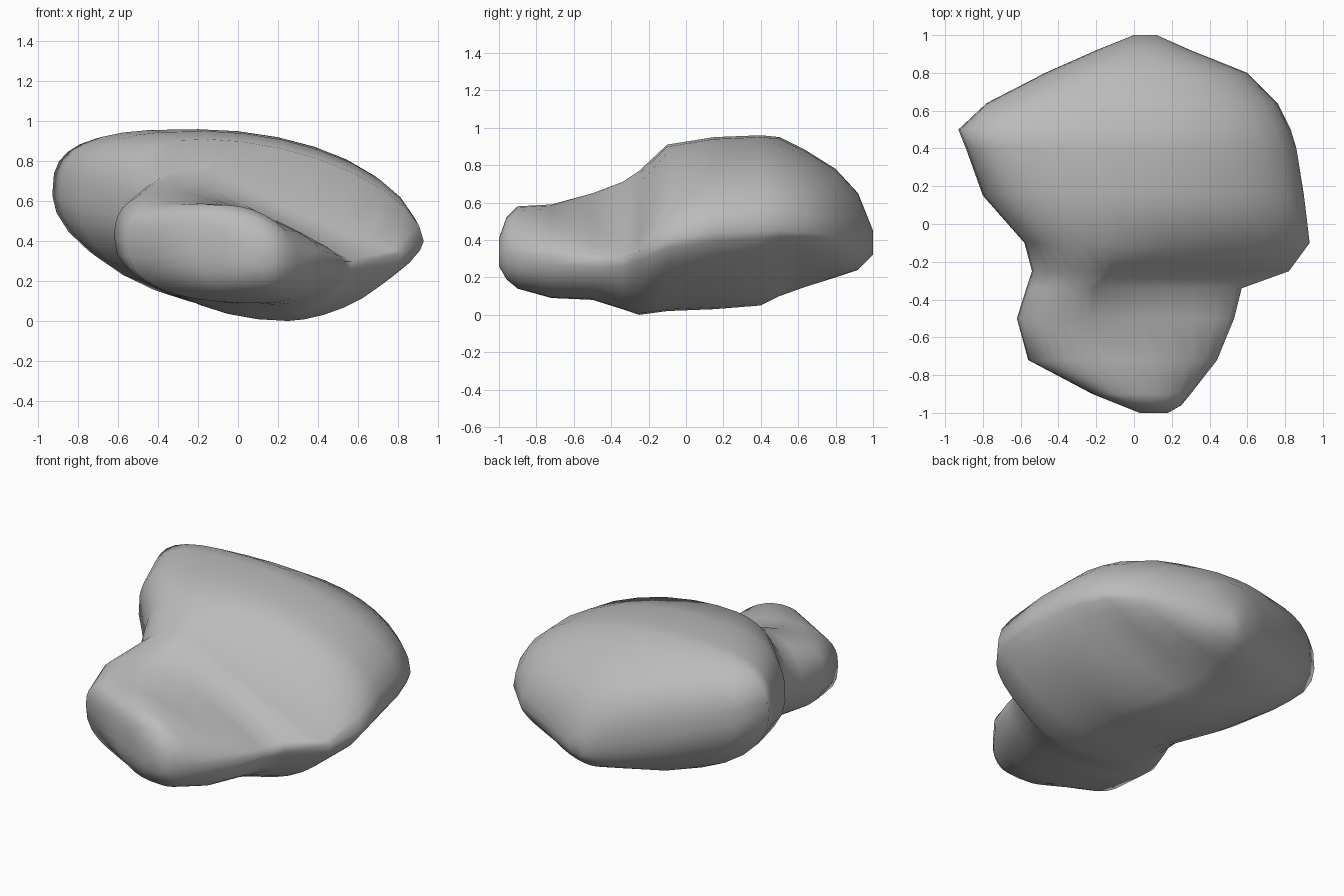
import bpy
import bmesh
from math import cos, sin, tau, radians

# Remove the default object
default = bpy.data.objects.get("Cube")
if default:
    bpy.data.objects.remove(default, do_unlink=True)

# Stone colour
stone = bpy.data.materials.new("grey_stone")
stone.use_nodes = True
grey = (0.5, 0.5, 0.5, 1)
stone.diffuse_color = grey
shader = next(n for n in stone.node_tree.nodes if n.type == 'BSDF_PRINCIPLED')
shader.inputs["Base Color"].default_value = grey
shader.inputs["Roughness"].default_value = 0.9

SEGMENTS = 32

# Stations from the front lobe to the domed back:
# y, then the (x, z) of the low-x, top, high-x and bottom extremes
STATIONS = [
    (-1, (.03, .36), (.1, .41), (.18, .33), (.12, .26)),
    (-.96, (-.07, .4), (.04, .52), (.25, .33), (.12, .19)),
    (-.9, (-.22, .4), (-.05, .58), (.3, .32), (.1, .14)),
    (-.72, (-.56, .4), (-.22, .59), (.44, .32), (.1, .09)),
    (-.5, (-.62, .42), (-.3, .65), (.53, .3), (.2, .08)),
    (-.34, (-.57, .45), (-.25, .71), (.57, .3), (.25, .03)),
    (-.25, (-.54, .47), (-.15, .77), (.82, .34), (.25, 0)),
    (-.1, (-.58, .52), (-.15, .91), (.93, .4), (.2, .02)),
    (.15, (-.8, .58), (-.15, .95), (.9, .44), (.2, .03)),
    (.4, (-.89, .62), (-.2, .96), (.86, .45), (.1, .05)),
    (.5, (-.93, .63), (-.25, .95), (.83, .45), (.05, .1)),
    (.64, (-.78, .6), (-.2, .88), (.76, .44), (-.05, .15)),
    (.8, (-.47, .53), (-.1, .78), (.6, .42), (0, .2)),
    (.92, (-.2, .47), (0, .65), (.3, .4), (.02, .24)),
    (1, (0, .4), (.05, .45), (.12, .38), (.06, .32)),
]

# How each quarter bends along y: below one is boxy, one is an ellipse,
# two is a straight slope and more is hollow
# y, then upper high-x, upper low-x, lower low-x and lower high-x quarters
BENDS = [
    (-1, 1, .8, .8, .9),
    (-.72, 1.3, .7, .8, .9),
    (-.4, 1.7, .8, .9, 1.1),
    (-.25, 2.2, .9, 1, 1.2),
    (-.1, 1.15, .7, 1.05, 1.3),
    (.3, 1.05, .6, 1.1, 1.35),
    (.64, .95, .7, 1.1, 1.5),
    (1, 1, 1, 1, 1),
]


def bends_at(y):
    """Blend the four quarter bends between the two nearest keys."""
    for low, high in zip(BENDS, BENDS[1:]):
        if y <= high[0]:
            t = (y - low[0]) / (high[0] - low[0])
            return [a + (b - a) * t for a, b in zip(low[1:], high[1:])]


def section(station):
    """Closed ring made of four quarter arcs joining the extremes."""
    y, low_side, top, high_side, bottom = station
    quarters = ((high_side, top), (low_side, top),
                (low_side, bottom), (high_side, bottom))
    bends = bends_at(y)
    ring = []
    for i in range(SEGMENTS):
        quarter = i * 4 // SEGMENTS
        side, crown = quarters[quarter]
        angle = tau * i / SEGMENTS
        # Each quarter swings from its side extreme to its crown extreme
        across = abs(cos(angle)) ** bends[quarter]
        along = abs(sin(angle)) ** bends[quarter]
        x = crown[0] + (side[0] - crown[0]) * across
        z = side[1] + (crown[1] - side[1]) * along
        ring.append((x, y, z))
    return ring


def loft(name, stations, material):
    """Skin the sections and close both ends."""
    bm = bmesh.new()
    rings = [[bm.verts.new(p) for p in section(st)] for st in stations]
    for near, far in zip(rings, rings[1:]):
        for i in range(SEGMENTS):
            j = (i + 1) % SEGMENTS
            bm.faces.new((near[i], near[j], far[j], far[i]))
    for ring in (rings[0], rings[-1]):
        bmesh.ops.poke(bm, faces=[bm.faces.new(ring)])
    bmesh.ops.recalc_face_normals(bm, faces=bm.faces[:])
    mesh = bpy.data.meshes.new(name)
    bm.to_mesh(mesh)
    bm.free()
    mesh.materials.append(material)
    obj = bpy.data.objects.new(name, mesh)
    bpy.context.collection.objects.link(obj)
    return obj


# Rock body with its front lobe
rock = loft("rock", STATIONS, stone)
bpy.ops.object.select_all(action='DESELECT')
rock.select_set(True)
bpy.context.view_layer.objects.active = rock
bpy.ops.object.shade_smooth_by_angle(angle=radians(80))
